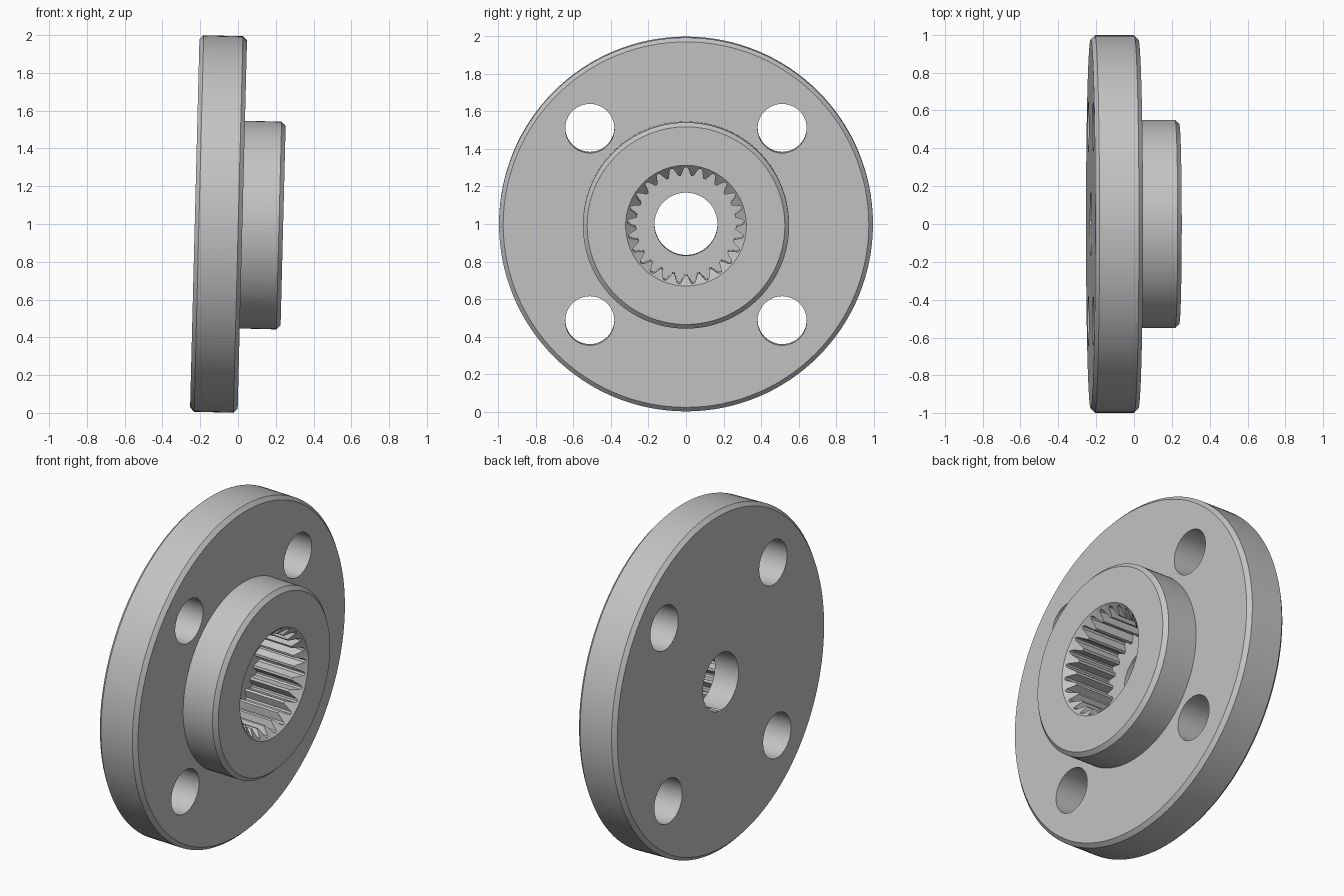
import bpy, bmesh, math
from mathutils import Matrix

cube = bpy.data.objects.get("Cube")
if cube:
    bpy.data.objects.remove(cube, do_unlink=True)

TILT = math.radians(1.45)
BACK, FACE, END = -0.126, 0.126, 0.342   # stations along the axis
FLOOR = 0.03                             # bottom of the toothed socket
TEETH = 25

steel = bpy.data.materials.new("grey_metal")
steel.use_nodes = True
grey = (0.55, 0.55, 0.55, 1)
steel.diffuse_color = grey
steel.node_tree.nodes["Principled BSDF"].inputs["Base Color"].default_value = grey


def stack(name, rings):
    """Closed solid from rings of (x, y, z) points, all the same length."""
    bm = bmesh.new()
    loops = [[bm.verts.new(p) for p in ring] for ring in rings]
    n = len(loops[0])
    for a, b in zip(loops, loops[1:]):
        for i in range(n):
            j = (i + 1) % n
            bm.faces.new((a[i], a[j], b[j], b[i]))
    bm.faces.new(loops[0][::-1])
    bm.faces.new(loops[-1])
    bmesh.ops.recalc_face_normals(bm, faces=bm.faces[:])
    mesh = bpy.data.meshes.new(name)
    bm.to_mesh(mesh)
    bm.free()
    mesh.materials.append(steel)
    ob = bpy.data.objects.new(name, mesh)
    bpy.context.collection.objects.link(ob)
    return ob


def circle(r, z, n, cx=0, cy=0):
    return [(cx + r * math.cos(math.tau * i / n),
             cy + r * math.sin(math.tau * i / n), z) for i in range(n)]


def spline(z):
    """Socket outline: narrow flat tooth tips and slightly rounded roots."""
    shape = [(-0.1, 0.266), (0.1, 0.266), (0.36, 0.307), (0.5, 0.313), (0.64, 0.307)]
    return [(r * math.cos(a), r * math.sin(a), z)
            for k in range(TEETH) for t, r in shape
            for a in [(k + t) * math.tau / TEETH]]


# flange and hub with chamfered rims
body = stack("flanged_hub", [circle(r, z, 128) for r, z in (
    (0.975, BACK), (0.997, BACK + 0.022), (0.997, FACE - 0.022), (0.975, FACE),
    (0.55, FACE), (0.55, END - 0.022), (0.527, END))])

# cutters: bore, bolt holes, toothed socket and its lead-in cone
cutters = [stack("bore_cutter", [circle(0.168, z, 64) for z in (-0.5, 0.5)])]
for sx in (-1, 1):
    for sy in (-1, 1):
        cutters.append(stack("bolt_hole_cutter", [
            circle(0.131, z, 48, sx * 0.513, sy * 0.513) for z in (-0.5, 0.5)]))
cutters.append(stack("socket_cutter", [spline(FLOOR), spline(0.5)]))
cutters.append(stack("lead_in_cutter", [
    circle(0.25, END - 0.072, 96), circle(0.322, END, 96), circle(0.322, 0.5, 96)]))

for cutter in cutters:
    cutter.hide_render = True
    mod = body.modifiers.new("cut", 'BOOLEAN')
    mod.operation = 'DIFFERENCE'
    mod.solver = 'EXACT'
    mod.object = cutter

# bake the cuts, then lay the axis along x with its slight tilt
bpy.context.view_layer.update()
result = bpy.data.meshes.new_from_object(
    body.evaluated_get(bpy.context.evaluated_depsgraph_get()))
body.modifiers.clear()
body.data = result
result.transform(Matrix.Translation((-0.103, 0, 1.0))
                 @ Matrix.Rotation(math.pi / 2 + TILT, 4, 'Y'))
for cutter in cutters:
    bpy.data.objects.remove(cutter, do_unlink=True)

bpy.ops.object.select_all(action='DESELECT')
body.select_set(True)
bpy.context.view_layer.objects.active = body
bpy.ops.object.shade_smooth_by_angle(angle=math.radians(20))
